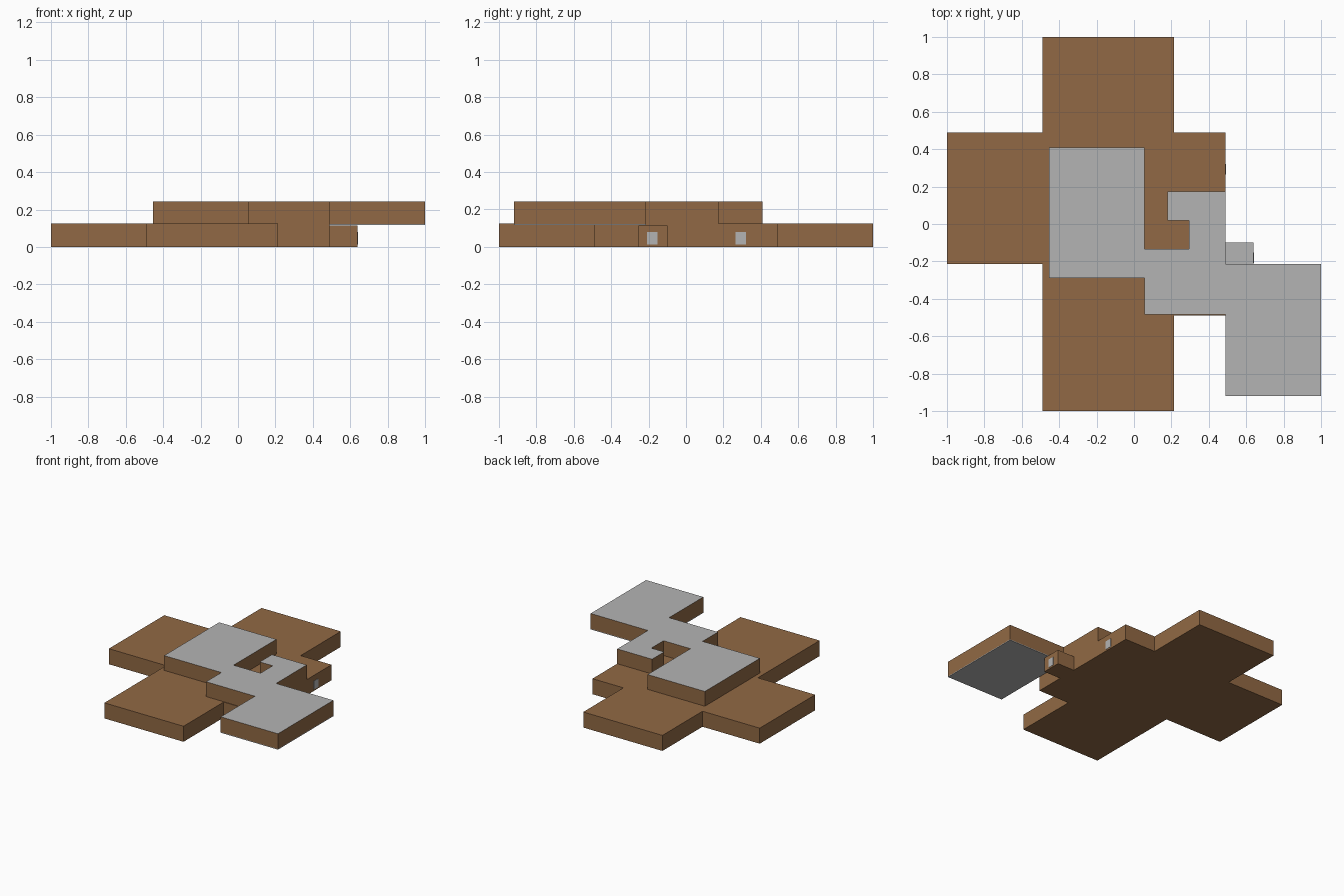
import bpy
import bmesh
from mathutils import Vector

old_cube = bpy.data.objects.get("Cube")
if old_cube:
    bpy.data.objects.remove(old_cube, do_unlink=True)


def make_material(name, colour):
    material = bpy.data.materials.new(name)
    material.use_nodes = True
    material.diffuse_color = colour
    shader = material.node_tree.nodes["Principled BSDF"]
    shader.inputs["Base Color"].default_value = colour
    shader.inputs["Roughness"].default_value = 0.9
    return material


brown = make_material("brown walls", (0.283, 0.141, 0.058, 1))
grey = make_material("grey panels", (0.456, 0.456, 0.456, 1))


def prism(name, outline, bottom, top, side=brown, cap=brown):
    """Extrude a floor plan upwards; the upward faces take the cap material."""
    bm = bmesh.new()
    base = bm.faces.new([bm.verts.new((x, y, bottom)) for x, y in outline])
    result = bmesh.ops.extrude_face_region(bm, geom=[base], use_keep_orig=True)
    raised = [v for v in result["geom"] if isinstance(v, bmesh.types.BMVert)]
    bmesh.ops.translate(bm, verts=raised, vec=Vector((0, 0, top - bottom)))
    bmesh.ops.recalc_face_normals(bm, faces=bm.faces)
    for face in bm.faces:
        face.material_index = int(face.normal.z > 0.5)
    mesh = bpy.data.meshes.new(name)
    bm.to_mesh(mesh)
    bm.free()
    mesh.materials.append(side)
    mesh.materials.append(cap)
    obj = bpy.data.objects.new(name, mesh)
    bpy.context.collection.objects.link(obj)
    return obj


def rectangle(left, right, front, back):
    return [(left, front), (right, front), (right, back), (left, back)]


# Lower storey: crossing wings around a central hall
lower_plan = [
    (-1, -0.215), (-0.49, -0.215), (-0.49, -1), (0.215, -1),
    (0.215, -0.49), (0.49, -0.49), (0.49, 0.49), (0.215, 0.49),
    (0.215, 1), (-0.49, 1), (-0.49, 0.49), (-1, 0.49),
]
prism("lower_storey", lower_plan, 0, 0.125)

# Entrance porch with a grey roof
prism("entrance_porch", rectangle(0.485, 0.64, -0.255, -0.1), 0, 0.115, cap=grey)

# Upper storey: two rooms joined by a hooked corridor
upper_plan = [
    (-0.455, -0.29), (0.055, -0.29), (0.055, -0.485), (0.49, -0.485),
    (0.49, -0.92), (1, -0.92), (1, -0.215), (0.49, -0.215),
    (0.49, 0.175), (0.18, 0.175), (0.18, 0.02), (0.295, 0.02),
    (0.295, -0.135), (0.055, -0.135), (0.055, 0.41), (-0.455, 0.41),
]
prism("upper_storey", upper_plan, 0.122, 0.244, cap=grey)

# Grey floor under the overhanging room
prism("overhang_floor", rectangle(0.49, 1, -0.92, -0.215), 0.116, 0.122, grey, grey)

# Door and window plates on the left side walls
for name, wall, centre in (("porch_door", 0.64, -0.18), ("hall_window", 0.49, 0.292)):
    plan = rectangle(wall - 0.002, wall + 0.002, centre - 0.028, centre + 0.028)
    prism(name, plan, 0.012, 0.08, grey, grey)
